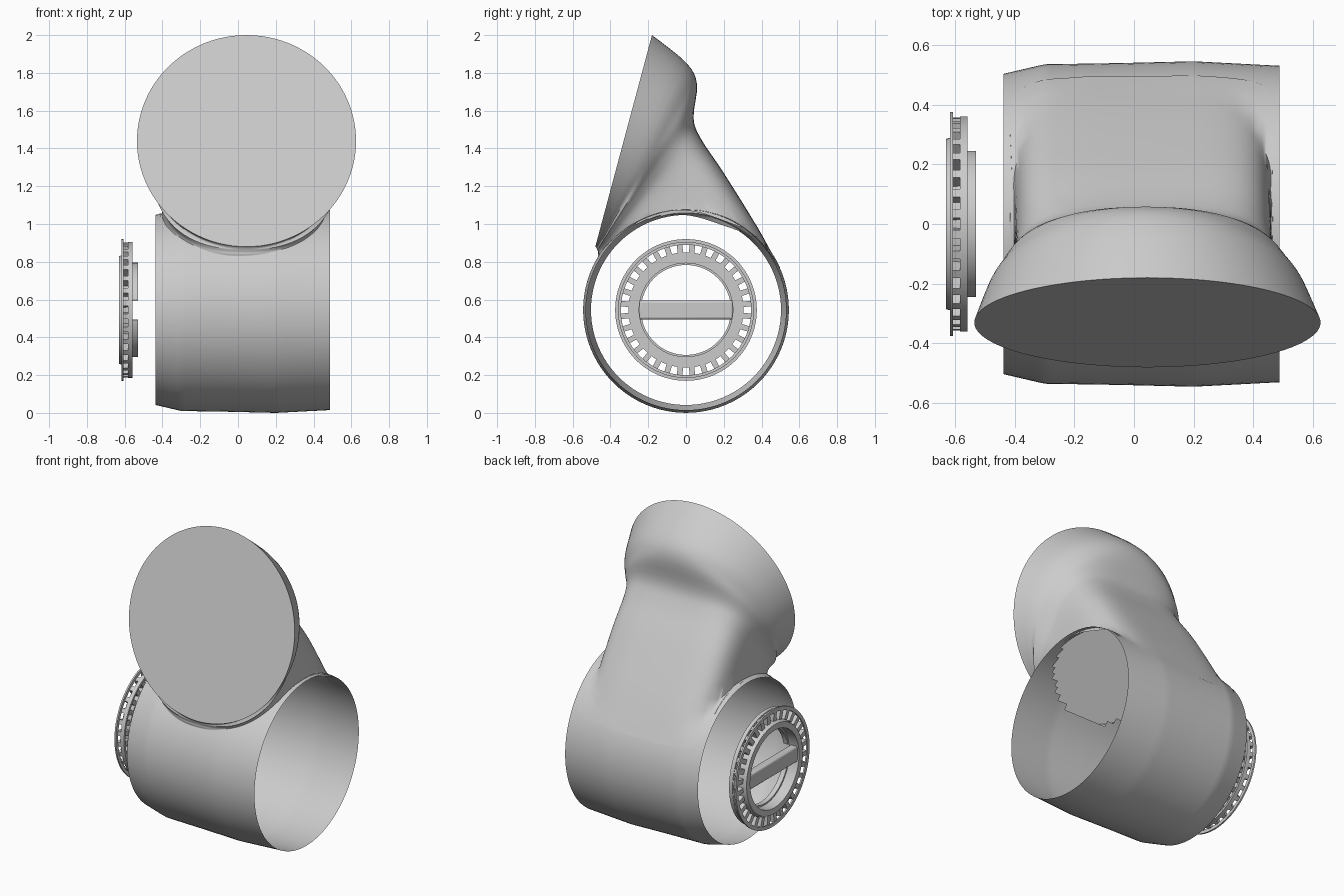
import bpy
import bmesh
import math
from mathutils import Vector

old = bpy.data.objects.get("Cube")
if old:
    bpy.data.objects.remove(old, do_unlink=True)

AXIS_Z = 0.545
TAU = math.tau

grey = bpy.data.materials.new("plain_grey")
grey.use_nodes = True
grey.diffuse_color = (0.6, 0.6, 0.6, 1)
grey.node_tree.nodes["Principled BSDF"].inputs["Base Color"].default_value = (0.6, 0.6, 0.6, 1)


def make(name, verts, faces, angle=40):
    mesh = bpy.data.meshes.new(name)
    mesh.from_pydata(verts, [], faces)
    bm = bmesh.new()
    bm.from_mesh(mesh)
    bmesh.ops.recalc_face_normals(bm, faces=bm.faces)
    bm.to_mesh(mesh)
    bm.free()
    obj = bpy.data.objects.new(name, mesh)
    bpy.context.collection.objects.link(obj)
    mesh.materials.append(grey)
    bpy.ops.object.select_all(action="DESELECT")
    obj.select_set(True)
    bpy.context.view_layer.objects.active = obj
    bpy.ops.object.shade_smooth_by_angle(angle=math.radians(angle))
    return obj


def on_axis(x, r, a):
    return (x, r * math.sin(a), AXIS_Z + r * math.cos(a))


def ring(name, x0, x1, r0, r1, start=0.0, sweep=TAU, n=96, slope=0.0):
    """Band of rectangular section turned around the x axis."""
    section = [(x0, r0), (x0, r1 - slope), (x1, r1), (x1, r0)]
    whole = sweep > TAU - 0.001
    count = n if whole else n + 1
    verts = [on_axis(x, r, start + sweep * i / n) for i in range(count) for x, r in section]
    faces = []
    for i in range(n):
        j = (i + 1) % count
        for k in range(4):
            m = (k + 1) % 4
            faces.append((i * 4 + k, i * 4 + m, j * 4 + m, j * 4 + k))
    if not whole:
        faces += [(0, 1, 2, 3), tuple(n * 4 + k for k in range(4))]
    return make(name, verts, faces)


def power(v, e):
    return math.copysign(abs(v) ** (2 / e), v)


# Main tube, open at both ends and into the hood
PROFILE = [(-0.437, 0.503), (-0.3, 0.535), (-0.05, 0.539), (0.2, 0.545), (0.488, 0.53)]


def tube_r(x):
    for (xa, ra), (xb, rb) in zip(PROFILE, PROFILE[1:]):
        if x <= xb:
            return ra + (rb - ra) * max(0, (x - xa) / (xb - xa))
    return PROFILE[-1][1]


ROWS, SEGS = 40, 96
xs = [-0.437 + 0.925 * i / ROWS for i in range(ROWS + 1)]
verts = [on_axis(x, tube_r(x), TAU * j / SEGS) for x in xs for j in range(SEGS)]
faces = []
for i in range(ROWS):
    for j in range(SEGS):
        x = (xs[i] + xs[i + 1]) / 2
        p = on_axis(x, tube_r(x), TAU * (j + 0.5) / SEGS)
        e = 2.3 if p[1] < 0 else 5
        inside = abs((x - 0.025) / 0.42) ** e + abs((p[1] - 0.015) / 0.45) ** e < 1
        if inside and p[2] > AXIS_Z:
            continue
        k = (j + 1) % SEGS
        faces.append((i * SEGS + j, i * SEGS + k, (i + 1) * SEGS + k, (i + 1) * SEGS + j))
make("main_tube", verts, faces)

# Hood sections: front y, front z, back y, back z, half width, back squareness
KEYS = [Vector(k) for k in (
    (-0.48, 0.88, -0.18, 2.00, 0.58, 2.0),
    (-0.475, 0.875, 0.00, 1.855, 0.535, 2.0),
    (-0.47, 0.865, 0.058, 1.74, 0.50, 2.1),
    (-0.468, 0.86, 0.04, 1.56, 0.46, 3.2),
    (-0.465, 0.85, 0.08, 1.45, 0.435, 4.2),
    (-0.465, 0.84, 0.20, 1.27, 0.43, 5.0),
    (-0.462, 0.83, 0.38, 0.98, 0.435, 5.0),
    (-0.46, 0.82, 0.495, 0.77, 0.44, 5.0))]


def blend(i, t):
    a, b, c, d = (KEYS[min(max(i + o, 0), len(KEYS) - 1)] for o in (-1, 0, 1, 2))
    return 0.5 * (2 * b + (c - a) * t + (2 * a - 5 * b + 4 * c - d) * t * t
                  + (3 * b - a - 3 * c + d) * t ** 3)


STEPS, N = 4, 96
stations = [blend(i, s / STEPS) for i in range(len(KEYS) - 1) for s in range(STEPS)] + [KEYS[-1]]
verts = []
for q, (fy, fz, by, bz, w, e_back) in enumerate(stations):
    cx = 0.045 - 0.02 * q / (len(stations) - 1)
    for j in range(N):
        a = TAU * j / N
        e = e_back if math.sin(a) > 0 else min(e_back, 2.3)
        x = cx + w * power(math.cos(a), e)
        t = 0.5 + 0.5 * power(math.sin(a), e)
        y, z = fy + (by - fy) * t, fz + (bz - fz) * t - AXIS_Z
        # Keep the wall resting on the tube instead of dipping inside it
        grow = max(1, (tube_r(x) + 0.002) / math.hypot(y, z))
        verts.append((x, y * grow, AXIS_Z + z * grow))
faces = [tuple(range(N))]
for i in range(len(stations) - 1):
    for j in range(N):
        k = (j + 1) % N
        faces.append((i * N + j, i * N + k, (i + 1) * N + k, (i + 1) * N + j))
make("hood_with_flat_cap", verts, faces)

# Slotted dial floating beside the tapered end
ring("dial_outer_band", -0.583, -0.558, 0.345, 0.36)
ring("dial_flange", -0.616, -0.606, 0.352, 0.375)
ring("dial_inner_band", -0.63, -0.56, 0.248, 0.305, slope=0.02)
for side, start in (("upper", -0.5), ("lower", 0.5)):
    gap = 0.21
    ring("dial_hub_" + side, -0.562, -0.53, 0.238, 0.25,
         start * math.pi + gap, math.pi - 2 * gap, 40)

# Radial spokes
verts, faces = [], []
SPOKES = 32
for i in range(SPOKES):
    a = TAU * (i + 0.5) / SPOKES
    base = len(verts)
    for x in (-0.612, -0.566):
        for r, half in ((0.295, 0.05), (0.357, 0.04)):
            verts += [on_axis(x, r, a - half), on_axis(x, r, a + half)]
    for f in ((0, 1, 3, 2), (4, 6, 7, 5), (0, 4, 5, 1), (2, 3, 7, 6), (0, 2, 6, 4), (1, 5, 7, 3)):
        faces.append(tuple(base + v for v in f))
make("dial_spokes", verts, faces, 20)

# Grip bar across the dial, with softened edges
verts = [(x, y, AXIS_Z + z) for x in (-0.622, -0.57) for y in (-0.25, 0.25) for z in (-0.05, 0.05)]
faces = [(0, 1, 3, 2), (4, 6, 7, 5), (0, 4, 5, 1), (2, 3, 7, 6), (0, 2, 6, 4), (1, 5, 7, 3)]
bar = make("dial_grip_bar", verts, faces)
bevel = bar.modifiers.new("soft_edges", "BEVEL")
bevel.width = 0.012
bevel.segments = 3
